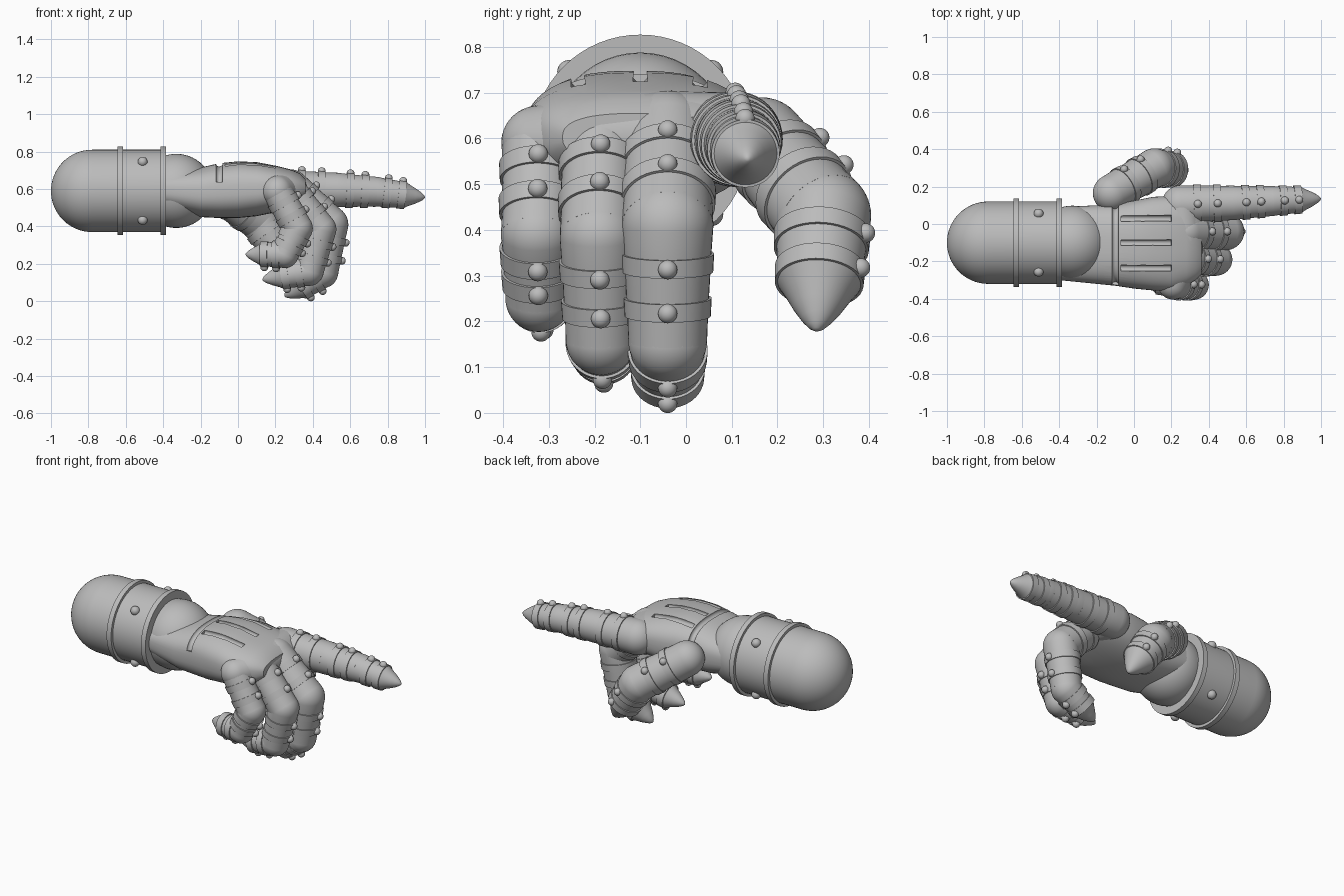
import bpy, bmesh, math
from mathutils import Vector as V

if "Cube" in bpy.data.objects:
    bpy.data.objects.remove(bpy.data.objects["Cube"], do_unlink=True)

grey = bpy.data.materials.new("matte grey")
grey.use_nodes = True
grey.diffuse_color = (0.5, 0.5, 0.5, 1)
for node in grey.node_tree.nodes:
    if node.type == "BSDF_PRINCIPLED":
        node.inputs["Base Color"].default_value = (0.5, 0.5, 0.5, 1)
parts = []


def finish(name, bm):
    bmesh.ops.remove_doubles(bm, verts=bm.verts, dist=1e-5)
    bmesh.ops.recalc_face_normals(bm, faces=bm.faces)
    mesh = bpy.data.meshes.new(name)
    bm.to_mesh(mesh)
    bm.free()
    mesh.materials.append(grey)
    ob = bpy.data.objects.new(name, mesh)
    bpy.context.collection.objects.link(ob)
    parts.append(ob)
    return ob


def skin(name, rings):
    """Join loops of points into a closed skin."""
    bm = bmesh.new()
    loops = [[bm.verts.new(p) for p in ring] for ring in rings]
    n = len(loops[0])
    for a, b in zip(loops, loops[1:]):
        for i in range(n):
            j = (i + 1) % n
            bm.faces.new((a[i], a[j], b[j], b[i]))
    bm.faces.new(loops[0])
    bm.faces.new(loops[-1])
    return finish(name, bm)


def lathe(name, a, b, profile, n=40):
    """Turn (distance, radius) points about the axis from a to b."""
    a, axis = V(a), (V(b) - V(a)).normalized()
    u = axis.orthogonal().normalized()
    w = axis.cross(u)
    turn = [math.tau * i / n for i in range(n)]
    return skin(name, [[a + axis * d + (u * math.cos(t) + w * math.sin(t)) * max(r, 1e-6)
                        for t in turn] for d, r in profile])


def dome(r, start, end, centre=0, steps=10):
    """Arc of a profile; angles in degrees from the back pole."""
    angles = [math.radians(start + (end - start) * i / steps) for i in range(steps + 1)]
    return [(centre - r * math.cos(t), r * math.sin(t)) for t in angles]


def ball(name, centre, r):
    bm = bmesh.new()
    bmesh.ops.create_uvsphere(bm, u_segments=24, v_segments=14, radius=r)
    bmesh.ops.translate(bm, verts=bm.verts, vec=V(centre))
    return finish(name, bm)


def link(name, a, b, ra, rb, guide, tip=False):
    """One finger segment with a ball joint, two raised rings and two rivets."""
    a, b = V(a), V(b)
    length = (b - a).length
    axis = (b - a).normalized()
    rad = lambda t: ra + (rb - ra) * t
    prof = dome(ra, 0, 90)
    spots = (0.22, 0.52) if tip else (0.32, 0.7)
    half = 0.02
    for t in spots:
        d, r = t * length, rad(t)
        prof += [(d - half, r), (d - half, r + 0.006), (d + half, r + 0.004), (d + half, r - 0.002)]
    if tip:
        for t, k in ((0.68, 0.9), (0.8, 0.66), (0.9, 0.42), (0.96, 0.24), (0.99, 0.1), (1, 0)):
            prof.append((t * length, rb * k))
    else:
        prof += [(length, rb), (length, 0)]
    lathe(name, a, b, prof)
    out = (guide - axis * guide.dot(axis)).normalized()
    for i, t in enumerate(spots):
        ball(f"{name}_rivet_{i + 1}", a + axis * t * length + out * (rad(t) + 0.004), 0.021)


def finger(name, joints, radii, guide=None):
    count = len(joints) - 1
    for i in range(count):
        a, b = V(joints[i]), V(joints[i + 1])
        d = b - a
        g = guide or V((-d.z, 0, d.x))
        link(f"{name}_segment_{i + 1}", a, b, radii[i], radii[i + 1], g, i == count - 1)


# Forearm with bands, rivets and ball wrist
Y, Z = -0.1, 0.59
start, end = V((-0.78, Y, Z)), V((0, Y, Z))
lathe("forearm", start, end, dome(0.22, 0, 90, steps=16) + [(0.38, 0.22), (0.38, 0)], 64)
for name, x in (("rear_band", -0.645), ("front_band", -0.415)):
    lathe(name, (x, Y, Z), end, [(0, 0), (0, 0.237), (0.03, 0.237), (0.03, 0)], 64)
for i in range(4):
    t = math.radians(45 + 90 * i)
    ball(f"forearm_rivet_{i + 1}", (-0.51, Y + 0.22 * math.cos(t), Z + 0.22 * math.sin(t)), 0.026)
lathe("wrist", (-0.33, Y, Z), end, [(-0.08, 0)] + dome(0.198, 66, 180, steps=18), 48)


# Palm: rounded sections along x as (x, y low, y high, z low, z high)
def section(x, y0, y1, z0, z1, n=56, power=2.6):
    pts = []
    for i in range(n):
        c, s = math.cos(math.tau * i / n), math.sin(math.tau * i / n)
        e = 2 / power
        pts.append(V((x, (y0 + y1) / 2 + (y1 - y0) / 2 * math.copysign(abs(c) ** e, c),
                      (z0 + z1) / 2 + (z1 - z0) / 2 * math.copysign(abs(s) ** e, s))))
    return pts


groove = (-0.1, -0.33, 0.105, 0.445, 0.738)
palm = skin("palm", [section(*s) for s in (
    (-0.4, -0.3, 0.09, 0.5, 0.69), (-0.2, -0.32, 0.1, 0.45, 0.715), groove,
    (0, -0.345, 0.125, 0.445, 0.748), (0.1, -0.355, 0.145, 0.455, 0.744),
    (0.2, -0.36, 0.15, 0.475, 0.725), (0.28, -0.33, 0.14, 0.5, 0.705),
    (0.33, -0.3, 0.11, 0.52, 0.685), (0.36, -0.27, 0.07, 0.55, 0.655))])


# Round-bottomed grooves cut into the back of the hand
def carve(points, r):
    curve = bpy.data.curves.new("groove_cutter", "CURVE")
    curve.dimensions = "3D"
    curve.bevel_depth, curve.bevel_resolution, curve.use_fill_caps = r, 4, True
    line = curve.splines.new("POLY")
    line.points.add(len(points) - 1)
    for p, co in zip(line.points, points):
        p.co = (*co, 1)
    path = bpy.data.objects.new("groove_cutter", curve)
    bpy.context.collection.objects.link(path)
    bpy.context.view_layer.update()
    deps = bpy.context.evaluated_depsgraph_get()
    bm = bmesh.new()
    bm.from_mesh(bpy.data.meshes.new_from_object(path.evaluated_get(deps)))
    bpy.data.objects.remove(path)
    cutter = finish("groove_cutter", bm)
    parts.remove(cutter)
    cutter.hide_render = True
    mod = palm.modifiers.new("groove", "BOOLEAN")
    mod.operation, mod.object, mod.solver = "DIFFERENCE", cutter, "EXACT"
    bpy.context.view_layer.objects.active = palm
    bpy.ops.object.modifier_apply(modifier=mod.name)
    bpy.data.objects.remove(cutter)


carve([p for p in section(*groove)[:29] if p.z > 0.63], 0.018)
for y, drop in ((0.03, 0.01), (-0.1, 0), (-0.235, 0.01)):
    carve([(-0.07, y, 0.735 - drop), (0.05, y, 0.74 - drop), (0.2, y, 0.722 - drop)], 0.017)

# Knuckle ridge
knuckles = [((0.21, -0.322, 0.59), 0.082), ((0.27, -0.185, 0.6), 0.095),
            ((0.27, -0.04, 0.605), 0.1), ((0.25, 0.1, 0.6), 0.1)]
for i, ((a, ra), (b, rb)) in enumerate(zip(knuckles, knuckles[1:])):
    span = (V(b) - V(a)).length
    lathe(f"knuckle_ridge_{i + 1}", a, b, dome(ra, 0, 90) + dome(rb, 90, 180, span))

# Fingers and thumb
finger("index_finger", [(0.25, 0.105, 0.6), (0.53, 0.113, 0.595), (0.74, 0.123, 0.585),
                        (1, 0.135, 0.555)], [0.102, 0.092, 0.08, 0.062])
finger("middle_finger", [(0.28, -0.04, 0.605), (0.49, -0.04, 0.41), (0.45, -0.04, 0.155),
                         (0.25, -0.04, 0.025)], [0.1, 0.1, 0.086, 0.066])
finger("ring_finger", [(0.27, -0.185, 0.6), (0.44, -0.19, 0.385), (0.38, -0.185, 0.16),
                       (0.13, -0.175, 0.115)], [0.088, 0.086, 0.078, 0.06])
finger("little_finger", [(0.21, -0.322, 0.59), (0.32, -0.325, 0.39), (0.25, -0.322, 0.25),
                         (0.04, -0.3, 0.25)], [0.08, 0.08, 0.073, 0.056])
finger("thumb", [(-0.12, 0.165, 0.59), (0.11, 0.3, 0.43), (0.28, 0.285, 0.18)],
       [0.1, 0.105, 0.082], V((0.1, 0.9, 0.5)))

# Smooth shading with crisp ring edges
bpy.ops.object.select_all(action="DESELECT")
for ob in parts:
    ob.select_set(True)
bpy.context.view_layer.objects.active = palm
bpy.ops.object.shade_smooth_by_angle(angle=math.radians(35))
